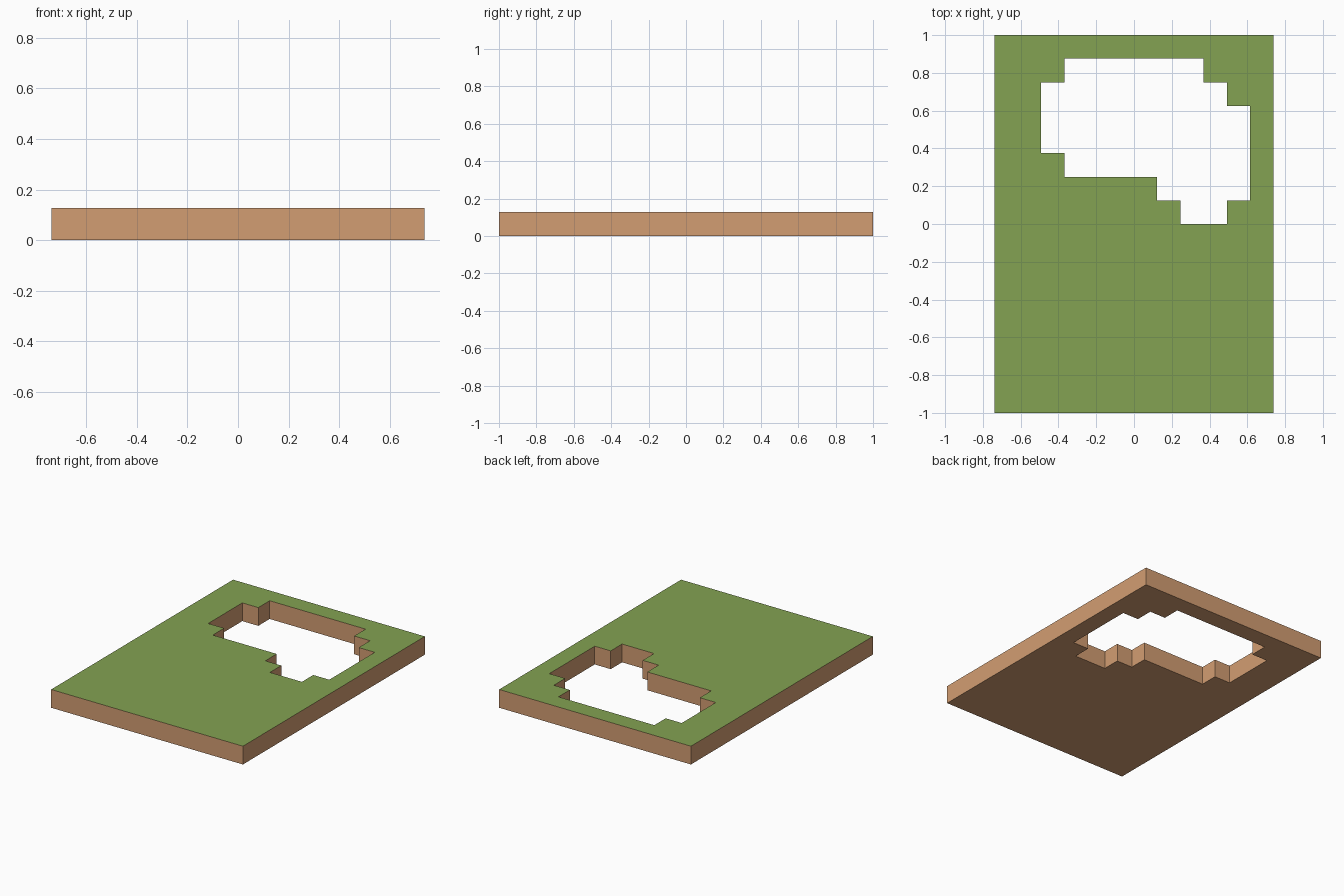
import bpy, bmesh

if "Cube" in bpy.data.objects:
    bpy.data.objects.remove(bpy.data.objects["Cube"])

COLS, ROWS = 12, 16
W, D, H = 1.476, 2.0, 0.127
# pond opening: row from the back -> (first column, end column)
HOLE = {1: (3, 9), 2: (2, 10), 3: (2, 11), 4: (2, 11),
        5: (3, 11), 6: (7, 11), 7: (8, 10)}


def material(name, rgb):
    m = bpy.data.materials.new(name)
    m.diffuse_color = (*rgb, 1)
    m.use_nodes = True
    m.node_tree.nodes["Principled BSDF"].inputs["Base Color"].default_value = m.diffuse_color
    return m


grass = material("grass green", (0.23, 0.36, 0.085))
soil = material("soil brown", (0.65, 0.34, 0.17))

# Tiled ground sheet with the opening left out
bm = bmesh.new()
bmesh.ops.create_grid(bm, x_segments=COLS, y_segments=ROWS, size=1)
gone = []
for f in bm.faces:
    c = f.calc_center_median()
    col = int((c.x + 1) / 2 * COLS)
    row = int((1 - c.y) / 2 * ROWS)
    a, b = HOLE.get(row, (0, 0))
    if a <= col < b:
        gone.append(f)
bmesh.ops.delete(bm, geom=gone, context='FACES')
for v in bm.verts:
    v.co.x *= W / 2
    v.co.y *= D / 2

# Raise the sheet into a slab
ext = bmesh.ops.extrude_face_region(bm, geom=bm.faces[:], use_keep_orig=True)
for e in ext["geom"]:
    if isinstance(e, bmesh.types.BMVert):
        e.co.z = H
bmesh.ops.recalc_face_normals(bm, faces=bm.faces[:])

# Grass on faces that look up, soil elsewhere
for f in bm.faces:
    f.material_index = 0 if f.normal.z > 0.5 else 1

me = bpy.data.meshes.new("ground_slab")
bm.to_mesh(me)
bm.free()
me.materials.append(grass)
me.materials.append(soil)
bpy.context.collection.objects.link(bpy.data.objects.new("ground_slab", me))
